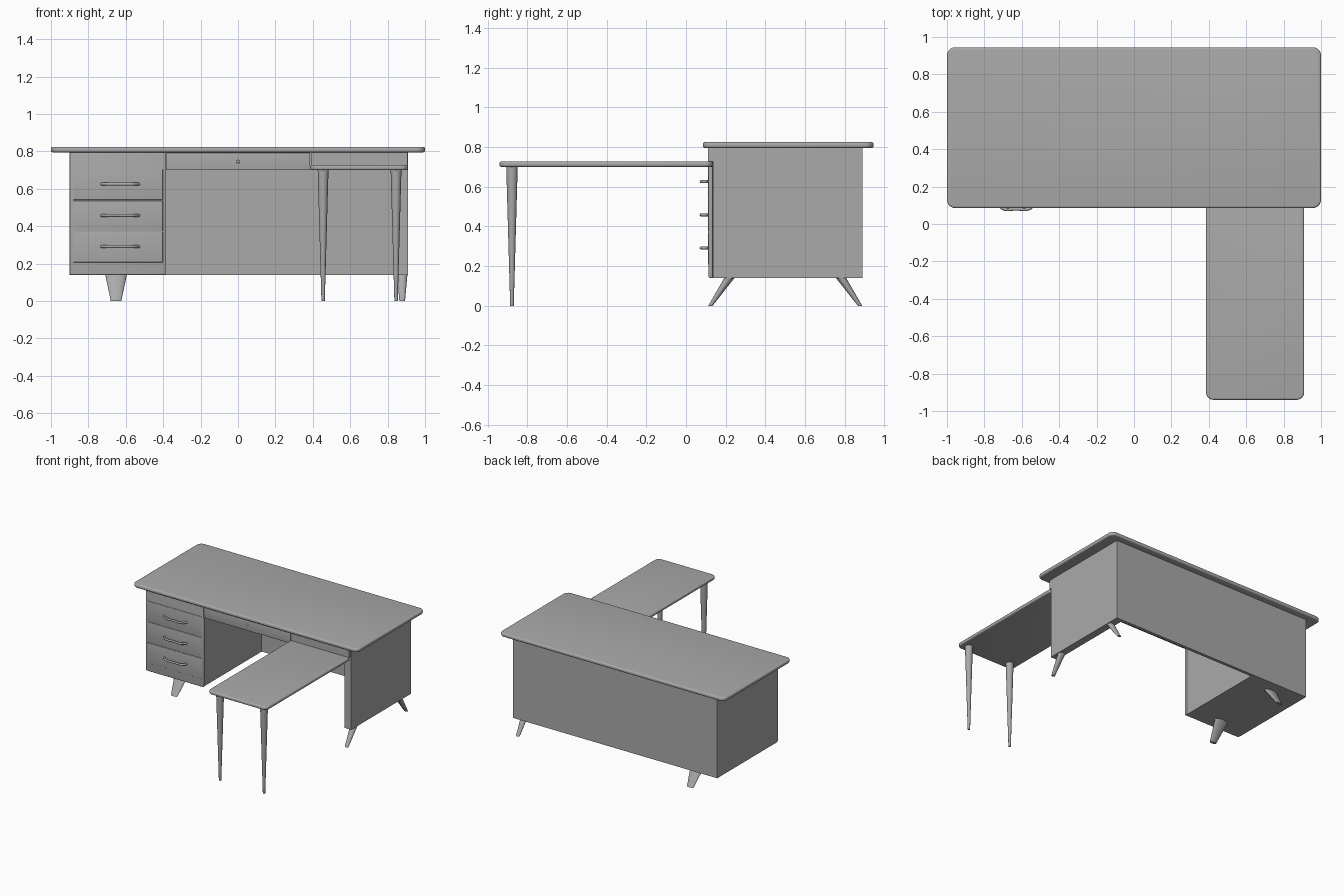
import bpy, bmesh, math
from mathutils import Vector

cube = bpy.data.objects.get("Cube")
if cube:
    bpy.data.objects.remove(cube)

# Single grey finish
grey = bpy.data.materials.new("plain grey")
grey.use_nodes = True
colour = (0.4, 0.4, 0.4, 1)
grey.diffuse_color = colour
bsdf = next(n for n in grey.node_tree.nodes if n.type == 'BSDF_PRINCIPLED')
bsdf.inputs["Base Color"].default_value = colour


def finish(name, bm):
    bmesh.ops.recalc_face_normals(bm, faces=bm.faces)
    mesh = bpy.data.meshes.new(name)
    bm.to_mesh(mesh)
    bm.free()
    mesh.materials.append(grey)
    obj = bpy.data.objects.new(name, mesh)
    bpy.context.collection.objects.link(obj)
    bpy.ops.object.select_all(action='DESELECT')
    obj.select_set(True)
    bpy.context.view_layer.objects.active = obj
    bpy.ops.object.shade_smooth_by_angle(angle=math.radians(35))
    return obj


def box(name, x, y, z, corner=0, edge=0):
    """Box from (min, max) ranges; corner rounds upright edges, edge rounds the rims."""
    bm = bmesh.new()
    bmesh.ops.create_cube(bm, size=1)
    for v in bm.verts:
        for i, r in enumerate((x, y, z)):
            v.co[i] = r[1] if v.co[i] > 0 else r[0]
    if corner:
        upright = [e for e in bm.edges
                   if abs(e.verts[0].co.z - e.verts[1].co.z) > 1e-4]
        bmesh.ops.bevel(bm, geom=upright, offset=corner, segments=8,
                        profile=0.5, affect='EDGES')
    if edge:
        rims = [e for e in bm.edges if e.calc_face_angle(0) > 1]
        bmesh.ops.bevel(bm, geom=rims, offset=edge, segments=4,
                        profile=0.5, affect='EDGES')
    return finish(name, bm)


def taper(name, top, top_r, foot, foot_r, sides=24):
    """Tapered, optionally leaning leg with level elliptical ends."""
    bm = bmesh.new()
    rings = []
    for c, r in ((top, top_r), (foot, foot_r)):
        ring = []
        for i in range(sides):
            a = math.tau * i / sides
            ring.append(bm.verts.new(
                Vector(c) + Vector((r[0] * math.cos(a), r[1] * math.sin(a), 0))))
        rings.append(ring)
        bm.faces.new(ring)
    for i in range(sides):
        j = (i + 1) % sides
        bm.faces.new((rings[0][i], rings[0][j], rings[1][j], rings[1][i]))
    return finish(name, bm)


# Work surfaces
box("desk_top", (-1, 1), (0.085, 0.945), (0.795, 0.825), 0.045, 0.011)
box("return_top", (0.385, 0.91), (-0.94, 0.135), (0.70, 0.727), 0.04, 0.01)

# Carcass: pedestal, back panel and end panel
box("pedestal_body", (-0.9, -0.395), (0.13, 0.87), (0.14, 0.795))
box("pedestal_front_frame", (-0.9, -0.387), (0.114, 0.135), (0.14, 0.795), 0, 0.007)
box("back_panel", (-0.9, 0.91), (0.865, 0.89), (0.14, 0.795))
box("end_panel", (0.85, 0.91), (0.135, 0.87), (0.14, 0.795))

# Centre drawer, its front and the rail above the return
box("centre_drawer_body", (-0.37, 0.37), (0.13, 0.6), (0.71, 0.79))
box("centre_drawer_front", (-0.386, 0.386), (0.115, 0.135), (0.70, 0.793), 0, 0.003)
box("return_rail", (0.392, 0.905), (0.112, 0.135), (0.727, 0.795))

# Centre drawer lock
bm = bmesh.new()
bmesh.ops.create_uvsphere(bm, u_segments=16, v_segments=8, radius=0.009)
for v in bm.verts:
    v.co = Vector((v.co.x, v.co.y * 0.5 + 0.115, v.co.z + 0.745))
finish("drawer_lock", bm)


def handle(name, z):
    """Flattened bow pull whose ends curve back into the drawer."""
    curve = bpy.data.curves.new(name, 'CURVE')
    curve.dimensions = '3D'
    curve.bevel_depth = 0.008
    curve.bevel_resolution = 3
    curve.use_fill_caps = True
    spline = curve.splines.new('BEZIER')
    path = [(-0.1, 0.112), (-0.07, 0.082), (0, 0.08), (0.07, 0.082), (0.1, 0.112)]
    spline.bezier_points.add(len(path) - 1)
    for p, (x, y) in zip(spline.bezier_points, path):
        p.co = (x - 0.63, y, z)
        p.handle_left_type = p.handle_right_type = 'AUTO'
    curve.materials.append(grey)
    obj = bpy.data.objects.new(name, curve)
    bpy.context.collection.objects.link(obj)


# Three pedestal drawers with pulls
step = 0.167
for i in range(3):
    low = 0.205 + i * step
    box(f"drawer_front_{i + 1}", (-0.88, -0.402), (0.11, 0.125),
        (low + 0.002, low + step - 0.002), 0, 0.002)
    handle(f"drawer_handle_{i + 1}", low + 0.086)

# Splayed feet under the pedestal and the end panel
for part, x, wide, narrow in (("pedestal", -0.652, 0.058, 0.028),
                              ("end_panel", 0.878, 0.028, 0.015)):
    for side, sign in (("front", -1), ("back", 1)):
        taper(f"{part}_{side}_foot",
              (x, 0.5 + sign * 0.28, 0.142), (wide, 0.026),
              (x, 0.5 + sign * 0.377, 0), (narrow, 0.011))

# Slender legs under the return
for side, x in (("right", 0.455), ("left", 0.845)):
    taper(f"return_{side}_leg", (x, -0.877, 0.705), (0.029, 0.029),
          (x, -0.877, 0), (0.009, 0.009))
